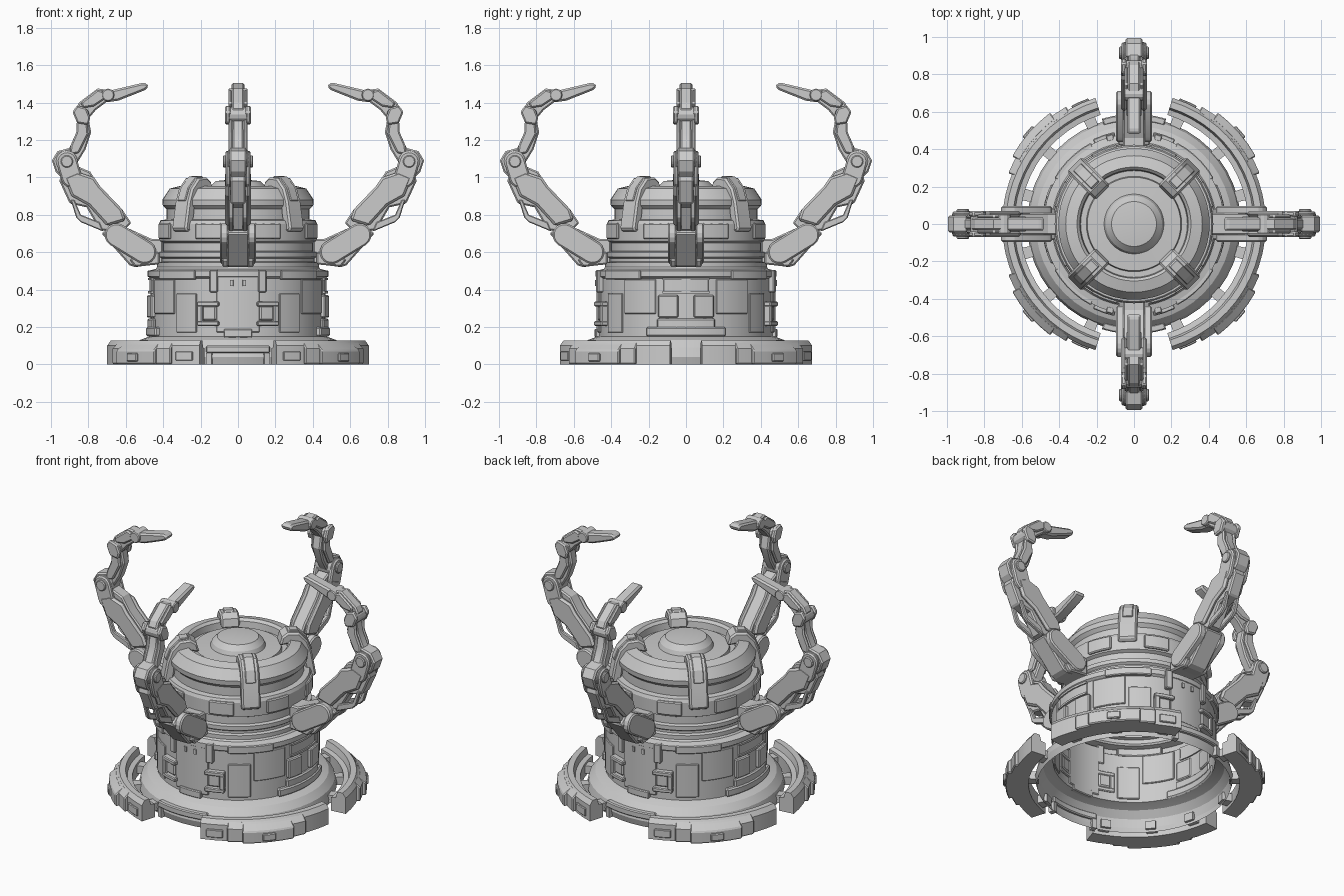
import bpy, bmesh
from math import sin, cos, pi, radians, atan2, hypot

if "Cube" in bpy.data.objects:
    bpy.data.objects.remove(bpy.data.objects["Cube"])

QUARTERS = (0, 90, 180, 270)


def finish(bm, name, bevel=0.0):
    bmesh.ops.recalc_face_normals(bm, faces=bm.faces)
    if bevel:
        edges = [e for e in bm.edges if len(e.link_faces) == 2 and e.calc_face_angle(0) > radians(50)]
        bmesh.ops.bevel(bm, geom=edges, offset=bevel, segments=1, affect='EDGES', clamp_overlap=True)
    me = bpy.data.meshes.new(name)
    bm.to_mesh(me)
    bm.free()
    return me


def place(me, name, angles=(0,)):
    for a in angles:
        ob = bpy.data.objects.new(name, me)
        ob.rotation_euler.z = radians(a)
        bpy.context.collection.objects.link(ob)


def revolve(name, prof, n=48):
    """Open (r, z) profile turned a full circle."""
    bm = bmesh.new()
    vs = [bm.verts.new((r, 0, z)) for r, z in prof]
    es = [bm.edges.new(p) for p in zip(vs, vs[1:])]
    bmesh.ops.spin(bm, geom=vs + es, cent=(0, 0, 0), axis=(0, 0, 1), angle=2 * pi, steps=n)
    bmesh.ops.remove_doubles(bm, verts=bm.verts, dist=1e-4)
    place(finish(bm, name), name)


def sweep(name, prof, a0, a1, bevel=0.0, angles=(0,)):
    """Closed (r, z) profile swept through part of a circle, ends capped."""
    bm = bmesh.new()
    n = max(2, round(abs(a1 - a0) / 6))
    rings = []
    for i in range(n + 1):
        a = radians(a0 + (a1 - a0) * i / n)
        rings.append([bm.verts.new((r * cos(a), r * sin(a), z)) for r, z in prof])
    m = len(prof)
    for p, q in zip(rings, rings[1:]):
        for j in range(m):
            bm.faces.new((p[j], p[(j + 1) % m], q[(j + 1) % m], q[j]))
    bm.faces.new(rings[0])
    bm.faces.new(rings[-1])
    place(finish(bm, name, bevel), name, angles)


def panel(name, r, z0, z1, a0, a1, bevel=0.005, angles=(0,), r0=0.46):
    sweep(name, [(r0, z0), (r, z0), (r, z1), (r0, z1)], a0, a1, bevel, angles)


def prism(name, pts, y0, y1, bevel=0.008, angles=QUARTERS):
    """(r, z) outline extruded sideways; mirrored when it sits off centre."""
    bm = bmesh.new()
    for s in ((1, -1) if y0 > 0 else (1,)):
        a = [bm.verts.new((r, s * y0, z)) for r, z in pts]
        b = [bm.verts.new((r, s * y1, z)) for r, z in pts]
        bm.faces.new(a)
        bm.faces.new(b)
        for i in range(len(pts)):
            j = (i + 1) % len(pts)
            bm.faces.new((a[i], a[j], b[j], b[i]))
    place(finish(bm, name, bevel), name, angles)


def capsule(p, q, r, n=8):
    t = atan2(q[1] - p[1], q[0] - p[0])
    return [(c[0] + r * cos(t + o + pi * i / n), c[1] + r * sin(t + o + pi * i / n))
            for c, o in ((q, -pi / 2), (p, pi / 2)) for i in range(n + 1)]


def disc(c, r, n=16):
    return [(c[0] + r * cos(2 * pi * i / n), c[1] + r * sin(2 * pi * i / n)) for i in range(n)]


# Hollow body: flange, drum, stepped collar, dome ring and centre knob
revolve("body_shell", [
    (.56, 0), (.572, .04), (.56, .09), (.525, .13), (.485, .145), (.468, .15), (.468, .46),
    (.483, .47), (.483, .50), (.44, .51), (.432, .52), (.432, .545), (.41, .55), (.41, .565),
    (.425, .575), (.425, .60), (.402, .605), (.402, .65), (.422, .66), (.424, .75), (.415, .77),
    (.382, .775), (.382, .83), (.402, .85), (.405, .88), (.365, .94), (.305, .955), (.29, .94),
    (.285, .90), (.255, .90), (.25, .92), (.16, .925), (.15, .95), (.12, .98), (.06, .986), (0, .986)])

# Floor ring segments, with stepped outer armour, mirrored into each quadrant
for sx, base in ((1, 0), (-1, 180), (1, 180), (-1, 360)):
    def ang(a):
        return base + sx * a
    sweep("floor_segment", [(.61, 0), (.61, .085), (.64, .09), (.65, .128), (.685, .128),
                            (.705, .10), (.705, 0)], ang(7), ang(73), 0)
    sweep("segment_armour", [(.69, 0), (.725, 0), (.725, .085), (.69, .12)], ang(22), ang(60), .006)
    sweep("segment_outer_armour", [(.70, 0), (.745, 0), (.745, .075), (.70, .11)], ang(29), ang(53), .006)
    for a in (15, 40, 67):
        panel("segment_link", .63, .02, .07, ang(a - 3), ang(a + 3), 0, r0=.55)
    panel("segment_latch", .757, .015, .06, ang(38), ang(44), .005, r0=.70)
    panel("segment_end_pad", .715, .02, .07, ang(62), ang(70), .004, r0=.68)

# Front and back base plates
for a in (90, 270):
    panel("base_plate_top", .588, .06, .10, a - 17, a + 17, .006, r0=.55)
    for s in (-1, 1):
        panel("base_plate_leg", .588, 0, .06, a + s * 14, a + s * 17, 0, r0=.55)

# Drum front and back: tall plate, brim and framed side boxes
for a in (90, 270):
    panel("drum_face_plate", .479, .17, .49, a - 14, a + 14)
    panel("drum_face_foot", .49, .145, .19, a - 9, a + 9)
    panel("drum_brim", .495, .385, .505, a - 18, a - 13)
    panel("drum_brim", .495, .385, .505, a + 13, a + 18)
    for s in (-1, 1):
        panel("side_box", .488, .235, .315, a + s * 14, a + s * 23, .008)
        for z in (.205, .31):
            panel("side_box_rail", .503, z, z + .026, a + s * 12, a + s * 26)
        panel("side_box_post", .503, .225, .315, a + s * 22.5, a + s * 26)
        panel("face_slot", .487, .42, .45, a + s * 3, a + s * 5, 0)

# Drum left and right: window frame and raised foot arch
for a in (0, 180):
    panel("window_pane", .474, .38, .46, a - 15, a + 15)
    for z in (.38, .45):
        panel("window_rail", .482, z, z + .012, a - 15, a + 15, 0)
    panel("foot_arch", .492, .15, .20, a - 26, a + 26, .008)
    panel("foot_arch_top", .485, .19, .245, a - 19, a + 19, .008)

# Diagonal drum plating
for s, base in ((1, 0), (-1, 180), (1, 180), (-1, 360)):
    panel("drum_plate", .476, .27, .455, base + s * 20, base + s * 44, .004)
    panel("drum_plate_low", .476, .17, .38, base + s * 46, base + s * 62, .004)
    panel("drum_side_block", .49, .25, .37, base + s * 5, base + s * 18, .006)
    panel("drum_cap_block", .492, .455, .503, base + s * 30, base + s * 62, .005)

# Plates on the upper collar beside the arms
for s in (-1, 1):
    panel("collar_plate", .436, .67, .755, s * 12, s * 32, .006, QUARTERS, r0=.40)

# Diagonal clamps over the dome ring
prism("dome_clamp", [(.235, .92), (.25, .975), (.285, 1.0), (.35, .995), (.40, .94), (.425, .87),
                     (.45, .73), (.44, .71), (.40, .71), (.38, .80), (.37, .90), (.29, .93)],
      -.055, .055, .01, (45, 135, 225, 315))
prism("clamp_inlay", [(.27, .98), (.30, 1.008), (.345, 1.004), (.405, .945), (.432, .875), (.40, .87),
                      (.34, .96)], -.03, .03, .004, (45, 135, 225, 315))

# Arms: shoulder
elbow, wrist, knuckle = (.915, 1.085), (.835, 1.335), (.695, 1.44)
prism("shoulder_core", [(.40, .67), (.40, .54), (.55, .52), (.58, .53), (.73, .70), (.66, .76),
                        (.57, .72), (.46, .67)], -.06, .06)
prism("shoulder_capsule", capsule((.50, .60), (.65, .692), .063), .05, .095)
prism("shoulder_foot", [(.42, .60), (.42, .535), (.55, .522), (.58, .56), (.50, .60)], -.085, .085)

# Arms: lower arm and its rear strut
prism("lower_arm_core", [(.63, .70), (.57, .755), (.62, .83), (.74, .95), (.79, 1.03), (.86, 1.06),
                         (.94, 1.05), (.955, .98), (.90, .86), (.81, .84), (.74, .72)], -.04, .04)
prism("lower_arm_plate", [(.60, .77), (.62, .83), (.735, .95), (.77, 1.0), (.86, 1.03), (.93, 1.0),
                          (.89, .90), (.80, .85), (.70, .74)], .038, .07, .012)
prism("lower_arm_strut", [(.72, .71), (.84, .76), (.865, .785), (.895, .88), (.875, .88), (.84, .80),
                          (.74, .76)], .025, .05, .005)

# Arms: elbow
prism("elbow_fork", capsule((.89, 1.0), elbow, .055), .038, .068)
prism("elbow_hub", disc(elbow, .058), -.06, .06)
prism("elbow_cap", disc(elbow, .033), .06, .08, .005)
prism("elbow_guard", [(.945, 1.0), (.975, 1.03), (.995, 1.09), (.965, 1.14), (.89, 1.16),
                      (.89, 1.12), (.94, 1.08)], -.045, .045)

# Arms: upper arm
prism("upper_arm_core", [(.95, 1.10), (.87, 1.06), (.815, 1.15), (.785, 1.24), (.80, 1.32), (.85, 1.33),
                         (.865, 1.24), (.90, 1.16)], -.03, .03)
prism("upper_arm_plate", [(.90, 1.12), (.85, 1.13), (.80, 1.23), (.81, 1.33), (.86, 1.33), (.865, 1.24),
                          (.895, 1.17)], .028, .05)

# Arms: wrist, finger and tip
prism("wrist_hub", disc(wrist, .04, 12), -.055, .055)
prism("wrist_fork", [(.80, 1.28), (.86, 1.29), (.885, 1.35), (.86, 1.385), (.81, 1.37), (.79, 1.32)], .04, .07)
prism("finger_core", [(.81, 1.30), (.87, 1.36), (.85, 1.40), (.75, 1.475), (.68, 1.465), (.68, 1.42),
                      (.76, 1.36)], -.032, .032)
prism("finger_plate", [(.83, 1.37), (.84, 1.40), (.75, 1.47), (.70, 1.45), (.71, 1.42), (.77, 1.38)], .03, .05)
prism("knuckle_hub", disc(knuckle, .034, 12), -.052, .052, .005)
prism("finger_tip", [(.71, 1.40), (.715, 1.455), (.68, 1.465), (.51, 1.505), (.485, 1.502), (.478, 1.482),
                     (.50, 1.465), (.64, 1.41)], -.036, .036, .01)

# Smooth the round parts, keep the edges crisp
bpy.ops.object.select_all(action='SELECT')
bpy.context.view_layer.objects.active = bpy.context.selected_objects[0]
bpy.ops.object.shade_smooth_by_angle(angle=radians(20))
